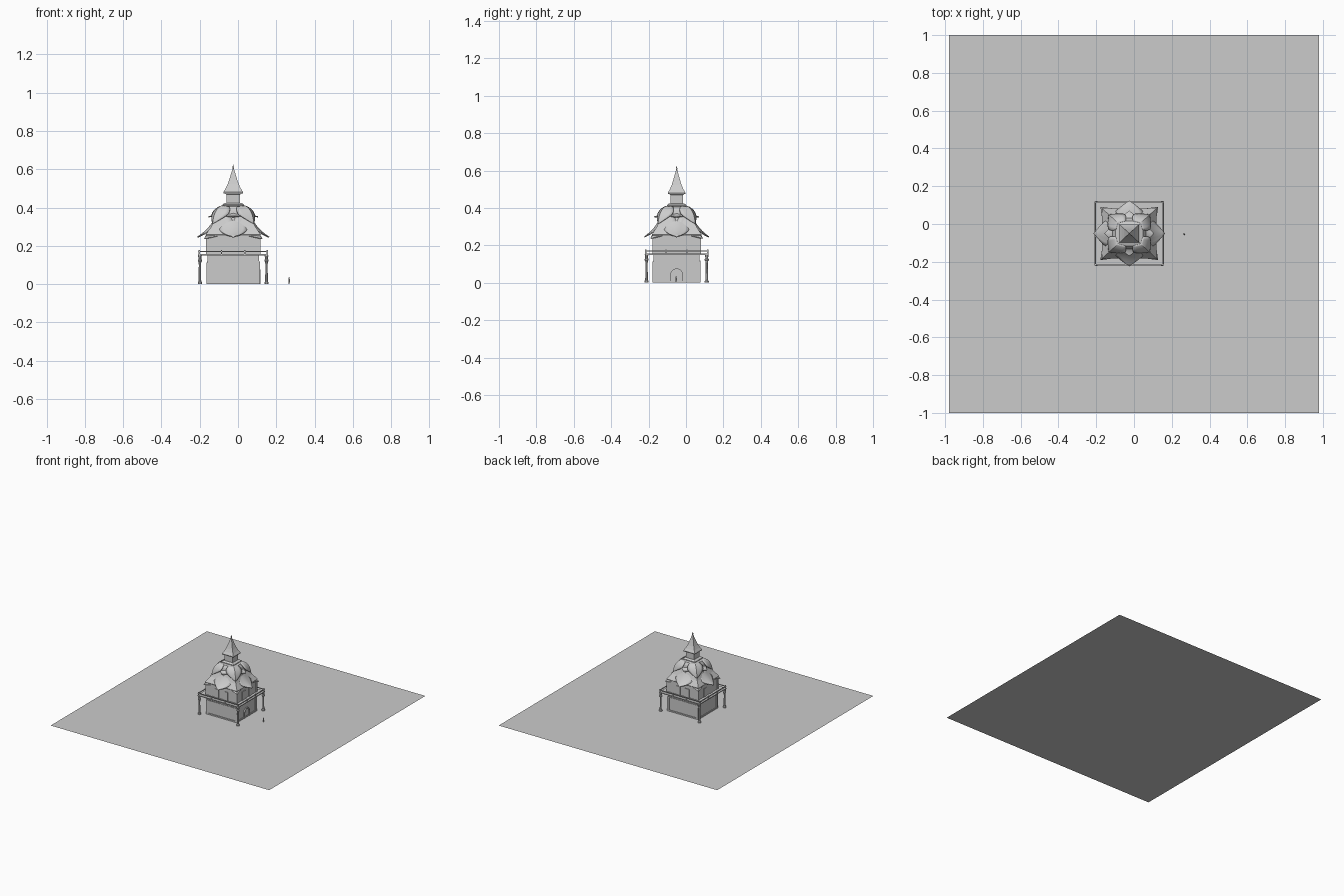
import bpy, bmesh
from math import sin, cos, pi, radians
from mathutils import Vector

if "Cube" in bpy.data.objects:
    bpy.data.objects.remove(bpy.data.objects["Cube"])

CX, CY, SY = -0.025, -0.05, 0.92   # tower centre, depth ratio


def finish(name, bm, smooth=False, thick=0):
    bmesh.ops.recalc_face_normals(bm, faces=bm.faces)
    me = bpy.data.meshes.new(name)
    bm.to_mesh(me)
    bm.free()
    ob = bpy.data.objects.new(name, me)
    bpy.context.collection.objects.link(ob)
    if thick:
        m = ob.modifiers.new("thickness", 'SOLIDIFY')
        m.thickness, m.offset = thick, 0
    if smooth:
        bpy.ops.object.select_all(action='DESELECT')
        ob.select_set(True)
        bpy.context.view_layer.objects.active = ob
        bpy.ops.object.shade_smooth_by_angle(angle=radians(35))
    return ob


def add_box(bm, x0, x1, y0, y1, z0, z1):
    vs = bmesh.ops.create_cube(bm, size=1)['verts']
    for v in vs:
        v.co = Vector(((x0 + x1) / 2 + v.co.x * (x1 - x0),
                       (y0 + y1) / 2 + v.co.y * (y1 - y0),
                       (z0 + z1) / 2 + v.co.z * (z1 - z0)))


def tower_box(bm, hx, hy, z0, z1, x=0, y=0):
    add_box(bm, CX + x - hx, CX + x + hx, CY + y - hy, CY + y + hy, z0, z1)


def stack(name, profile, sides=4, x=0, y=0, sy=SY, smooth=False):
    """Sweep (half width, height) pairs around a vertical axis."""
    bm = bmesh.new()
    k = 1 / cos(pi / sides)
    rings = []
    for r, z in profile:
        rings.append([bm.verts.new((CX + x + r * k * cos((i + .5) * 2 * pi / sides),
                                    CY + y + r * k * sy * sin((i + .5) * 2 * pi / sides), z))
                      for i in range(sides)])
    for a, b in zip(rings, rings[1:]):
        for i in range(sides):
            j = (i + 1) % sides
            bm.faces.new((a[i], a[j], b[j], b[i]))
    bm.faces.new(rings[0])
    bm.faces.new(rings[-1])
    return finish(name, bm, smooth)


def petal(name, ang, path, width, fold):
    """Pointed leaf following three (radius, height) control points."""
    bm = bmesh.new()
    n, m = 10, 6
    (r0, z0), (r1, z1), (r2, z2) = path
    grid = []
    for i in range(n + 1):
        t = i / n
        r = r0 * (1 - t) ** 2 + 2 * r1 * t * (1 - t) + r2 * t * t
        z = z0 * (1 - t) ** 2 + 2 * z1 * t * (1 - t) + z2 * t * t
        w = width * (0.6 + 0.4 * sin(pi / 2 * t / .5)) if t < .5 else \
            width * max(0.015, 1 - ((t - .5) / .5) ** 1.6)
        row = []
        for j in range(m + 1):
            s = (j / m * 2 - 1) * w
            rr = r - fold * abs(s)
            x, y = rr * cos(ang) - s * sin(ang), rr * sin(ang) + s * cos(ang)
            row.append(bm.verts.new((CX + x, CY + y * SY, z - 0.1 * abs(s))))
        grid.append(row)
    for a, b in zip(grid, grid[1:]):
        for j in range(m):
            bm.faces.new((a[j], a[j + 1], b[j + 1], b[j]))
    return finish(name, bm, True, 0.006)


# ground sheet
bm = bmesh.new()
bm.faces.new([bm.verts.new(p) for p in ((-.98, -1, 0), (.98, -1, 0), (.98, 1, 0), (-.98, 1, 0))])
finish("ground_sheet", bm)

# lower storey, with plinth, corner pilasters and dentil band
HX, HY = 0.134, 0.123
bm = bmesh.new()
tower_box(bm, HX, HY, 0, 0.152)
tower_box(bm, HX + .005, HY + .005, 0, 0.01)
tower_box(bm, HX + .005, HY + .005, 0.108, 0.114)
for sx in (-1, 1):
    for sy in (-1, 1):
        tower_box(bm, .009, .009, 0, 0.112, sx * (HX - .004), sy * (HY - .004))
for i in range(14):
    f = (i + .5) / 14 * 2 - 1
    for s in (-1, 1):
        tower_box(bm, .004, .004, .114, .12, f * HX, s * HY)
        tower_box(bm, .004, .004, .114, .12, s * HX, f * HY)
finish("lower_storey", bm)

# arched door surround and leaf on the right side
bm = bmesh.new()
xf = CX + HX
rings = []
for r, x in ((.026, xf), (.026, xf + .009), (.034, xf + .009), (.034, xf)):
    pts = [(r, 0)] + [(r * cos(a * pi / 12), .042 + r * sin(a * pi / 12)) for a in range(13)] + [(-r, 0)]
    rings.append([bm.verts.new((x, CY + p, q)) for p, q in pts])
for a, b in zip(rings, rings[1:]):
    for i in range(len(a) - 1):
        bm.faces.new((a[i], a[i + 1], b[i + 1], b[i]))
bm.faces.new([bm.verts.new(v.co + Vector((.002, 0, 0))) for v in rings[0]])
finish("arched_door", bm)

# balcony deck and railing
DX, DY = 0.183, 0.17
bm = bmesh.new()
tower_box(bm, DX, DY, 0.149, 0.156)
finish("balcony_deck", bm)
bm = bmesh.new()
for s in (-1, 1):
    tower_box(bm, DX, .003, .168, .173, 0, s * (DY - .004))
    tower_box(bm, .003, DY, .168, .173, s * (DX - .004), 0)
    for f in (-.97, -.33, .33, .97):
        tower_box(bm, .003, .003, .155, .178, f * DX, s * (DY - .004))
        tower_box(bm, .003, .003, .155, .178, s * (DX - .004), f * DY)
finish("balcony_railing", bm)

# four turned balcony columns
col = [(.011, 0), (.011, .01), (.007, .014), (.006, .1), (.007, .115),
       (.011, .12), (.011, .127), (.007, .13), (.010, .15)]
for sx in (-1, 1):
    for sy in (-1, 1):
        stack("balcony_column", col, 8, sx * .174, sy * .161, 1)

# upper storey with corner strips
bm = bmesh.new()
tower_box(bm, .138, .126, .15, .262)
for sx in (-1, 1):
    for sy in (-1, 1):
        tower_box(bm, .007, .007, .15, .25, sx * .135, sy * .123)
finish("upper_storey", bm)

# arched window panels on each upper wall
bm = bmesh.new()
for s in (-1, 1):
    for f in (-.04, .04):
        tower_box(bm, .018, .003, .156, .225, f, s * .127)
        tower_box(bm, .003, .018, .156, .225, s * .139, f)
finish("upper_panels", bm)

# core roof under the petals
stack("roof_core", [(.14, .25), (.144, .258), (.115, .3), (.094, .345), (.085, .385), (.072, .405), (.04, .415)])

# two tiers of leaf shaped roof petals
for i in range(4):
    a = i * pi / 2
    petal("lower_corner_petal", a + pi / 4, [(.115, .365), (.14, .29), (.212, .237)], .085, .75)
    petal("lower_side_petal", a, [(.085, .365), (.115, .29), (.187, .245)], .075, .12)
    petal("upper_corner_petal", a + pi / 4, [(.085, .408), (.14, .39), (.15, .315)], .06, .6)
    petal("upper_side_petal", a, [(.05, .41), (.075, .36), (.13, .352)], .05, .15)

# lantern with collar and cornice
stack("lantern_collar", [(.05, .4), (.056, .408), (.056, .416), (.045, .423)])
stack("lantern", [(.036, .42), (.036, .468), (.042, .472), (.042, .478)])

# flared four sided spire
stack("spire", [(.05, .474), (.052, .48), (.04, .499), (.029, .522), (.02, .548),
                (.012, .575), (.006, .595), (.0025, .604), (.0045, .609), (.001, .625)])

# small marker standing in front of the door
stack("door_marker", [(.003, 0), (.004, .02), (.003, .03), (.001, .036)], 8, .292, -.003, 1, True)
